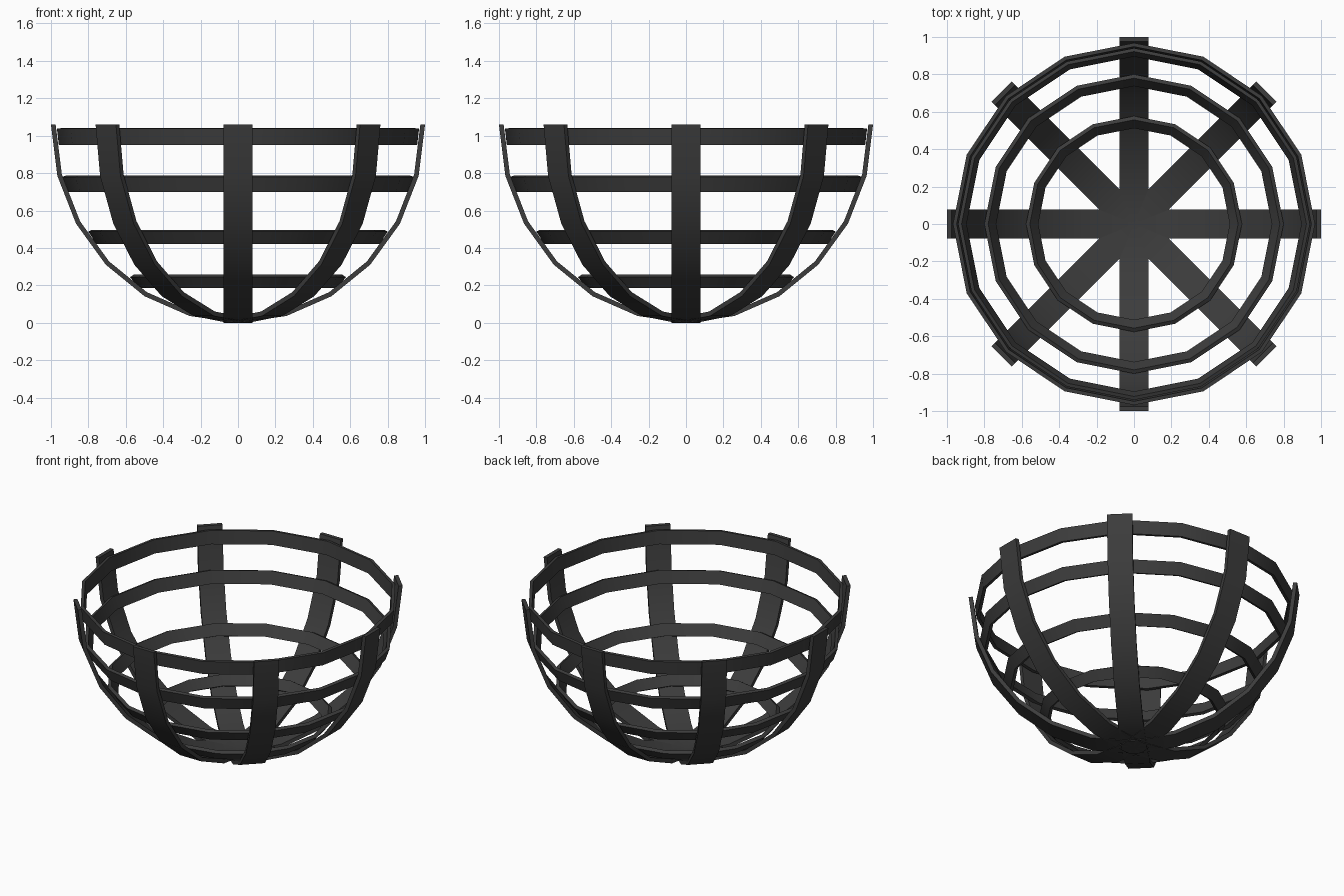
import bpy, bmesh, math
from mathutils import Matrix

cube = bpy.data.objects.get("Cube")
if cube:
    bpy.data.objects.remove(cube, do_unlink=True)

iron = bpy.data.materials.new("dark iron")
iron.use_nodes = True
iron.diffuse_color = (0.045, 0.045, 0.045, 1)
iron.node_tree.nodes["Principled BSDF"].inputs["Base Color"].default_value = iron.diffuse_color

RADIUS, HEIGHT, THICK, WIDTH = 1.0, 1.06, 0.025, 0.154


def sweep(name, sections, closed):
    """Skin a row of four-cornered cross-sections into one solid band."""
    bm = bmesh.new()
    rows = [[bm.verts.new(p) for p in s] for s in sections]
    pairs = list(zip(rows, rows[1:]))
    if closed:
        pairs.append((rows[-1], rows[0]))
    else:
        bm.faces.new(rows[0])
        bm.faces.new(rows[-1])
    for a, b in pairs:
        for i in range(4):
            j = (i + 1) % 4
            bm.faces.new((a[i], a[j], b[j], b[i]))
    bmesh.ops.recalc_face_normals(bm, faces=bm.faces)
    mesh = bpy.data.meshes.new(name)
    bm.to_mesh(mesh)
    bm.free()
    mesh.materials.append(iron)
    obj = bpy.data.objects.new(name, mesh)
    bpy.context.collection.objects.link(obj)
    bpy.ops.object.select_all(action="DESELECT")
    obj.select_set(True)
    bpy.context.view_layer.objects.active = obj
    bpy.ops.object.shade_smooth_by_angle(angle=math.radians(30))
    return obj


# Four straps, each a half ellipse crossing the basket from rim to rim
def strap_section(angle):
    s, c = math.sin(angle), math.cos(angle)
    outer = (RADIUS * s, HEIGHT * (1 - c))
    inner = ((RADIUS - THICK) * s, HEIGHT - (HEIGHT - THICK) * c)
    w = WIDTH / 2
    return [(outer[0], -w, outer[1]), (outer[0], w, outer[1]),
            (inner[0], w, inner[1]), (inner[0], -w, inner[1])]


profile = [strap_section(math.radians(15 * i)) for i in range(-6, 7)]
for k in range(4):
    strap = sweep(f"strap_{k + 1}", profile, False)
    strap.data.transform(Matrix.Rotation(k * math.pi / 4, 4, "Z"))

# Sixteen-sided hoops: top radius, top height, bottom radius, bottom height, lift of inner edge
hoops = {
    "rim_hoop": (0.968, 1.038, 0.958, 0.95, 0.002),
    "upper_hoop": (0.942, 0.779, 0.915, 0.70, 0.007),
    "middle_hoop": (0.80, 0.487, 0.757, 0.42, 0.01),
    "lower_hoop": (0.577, 0.244, 0.532, 0.187, 0.013),
}
for name, (rt, zt, rb, zb, lift) in hoops.items():
    inset = 0.02
    corners = [(rt, zt), (rb, zb), (rb - inset, zb + lift), (rt - inset, zt + lift)]
    rings = []
    for i in range(16):
        a = i * math.tau / 16
        rings.append([(r * math.cos(a), r * math.sin(a), z) for r, z in corners])
    sweep(name, rings, True)
